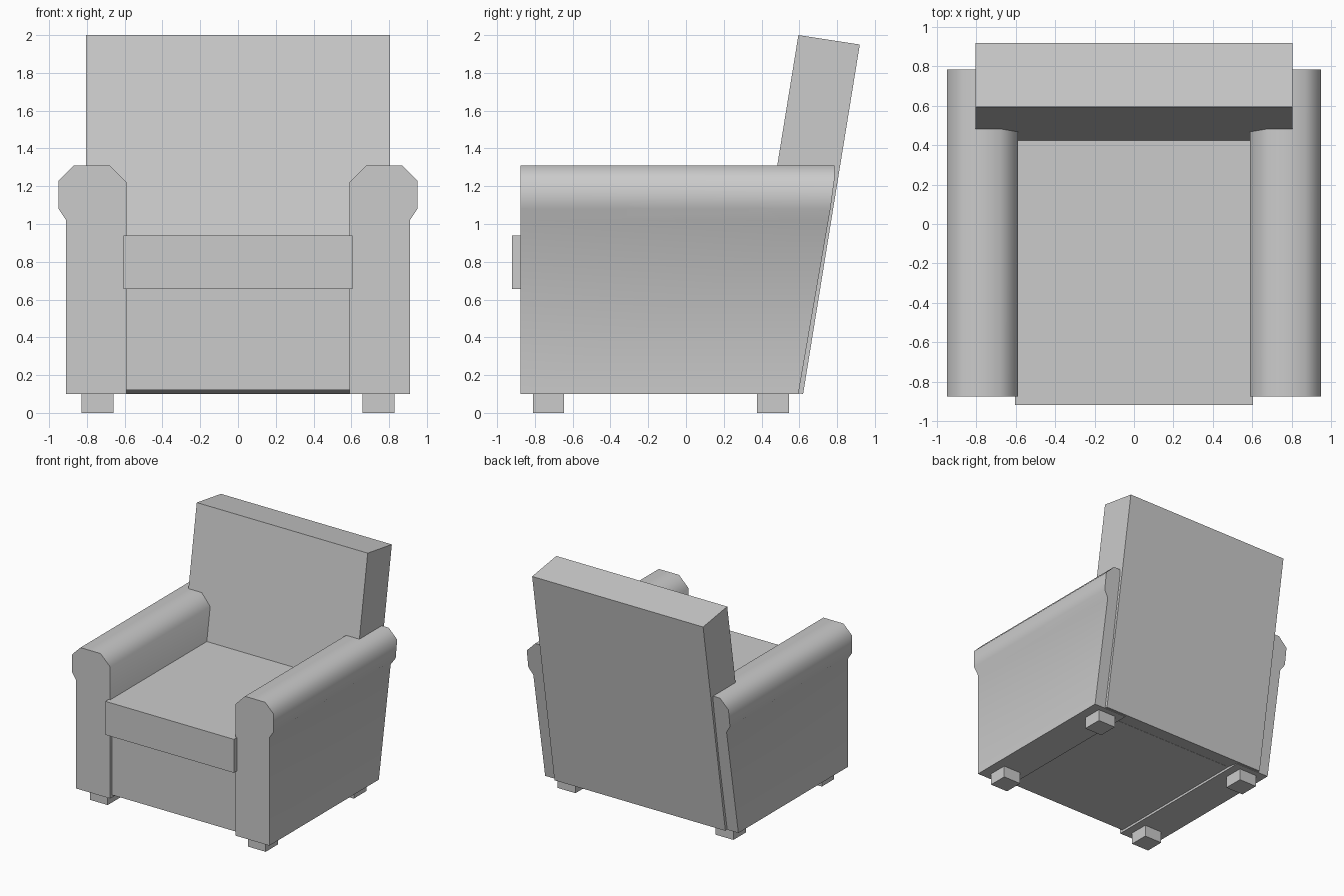
import bpy, bmesh, math

if "Cube" in bpy.data.objects:
    bpy.data.objects.remove(bpy.data.objects["Cube"])


def prism(name, profile, to_front, to_back):
    """Solid between two mapped copies of a closed profile."""
    bm = bmesh.new()
    front = [bm.verts.new(to_front(a, b)) for a, b in profile]
    back = [bm.verts.new(to_back(a, b)) for a, b in profile]
    n = len(profile)
    bm.faces.new(front)
    bm.faces.new(back[::-1])
    for i in range(n):
        j = (i + 1) % n
        bm.faces.new((front[i], back[i], back[j], front[j]))
    bmesh.ops.recalc_face_normals(bm, faces=bm.faces)
    mesh = bpy.data.meshes.new(name)
    bm.to_mesh(mesh)
    bm.free()
    ob = bpy.data.objects.new(name, mesh)
    bpy.context.collection.objects.link(ob)
    bpy.ops.object.select_all(action='DESELECT')
    ob.select_set(True)
    bpy.context.view_layer.objects.active = ob
    bpy.ops.object.shade_smooth_by_angle(angle=math.radians(50))
    return ob


def box(name, x0, x1, y0, y1, z0, z1):
    rect = [(x0, z0), (x1, z0), (x1, z1), (x0, z1)]
    return prism(name, rect, lambda x, z: (x, y0, z), lambda x, z: (x, y1, z))


def arm_back(z):
    # Rear end of the arm follows the leaning backrest
    return min(0.785, 0.595 + (z - 0.1) * 0.173)


# Arms with a faceted roll on top
arm_profile = [(0.59, 0.10), (0.91, 0.10), (0.91, 1.02), (0.95, 1.08),
               (0.95, 1.23), (0.87, 1.31), (0.68, 1.31), (0.59, 1.22)]
for side, s in (("left", -1), ("right", 1)):
    prism(side + "_arm", arm_profile,
          lambda x, z: (s * x, -0.877, z),
          lambda x, z: (s * x, arm_back(z), z))
    # Feet
    for end, y0, y1 in (("front", -0.81, -0.645), ("back", 0.375, 0.545)):
        x0, x1 = sorted((s * 0.66, s * 0.828))
        box(f"{end}_{side}_foot", x0, x1, y0, y1, 0.0, 0.11)

# Leaning backrest
back_profile = [(0.595, 2.0), (0.92, 1.95), (0.62, 0.10), (0.295, 0.15)]
prism("backrest", back_profile,
      lambda y, z: (-0.805, y, z), lambda y, z: (0.805, y, z))

# Base and seat cushion between the arms
box("seat_base", -0.595, 0.595, -0.85, 0.48, 0.12, 0.67)
box("seat_cushion", -0.605, 0.605, -0.92, 0.46, 0.655, 0.94)
